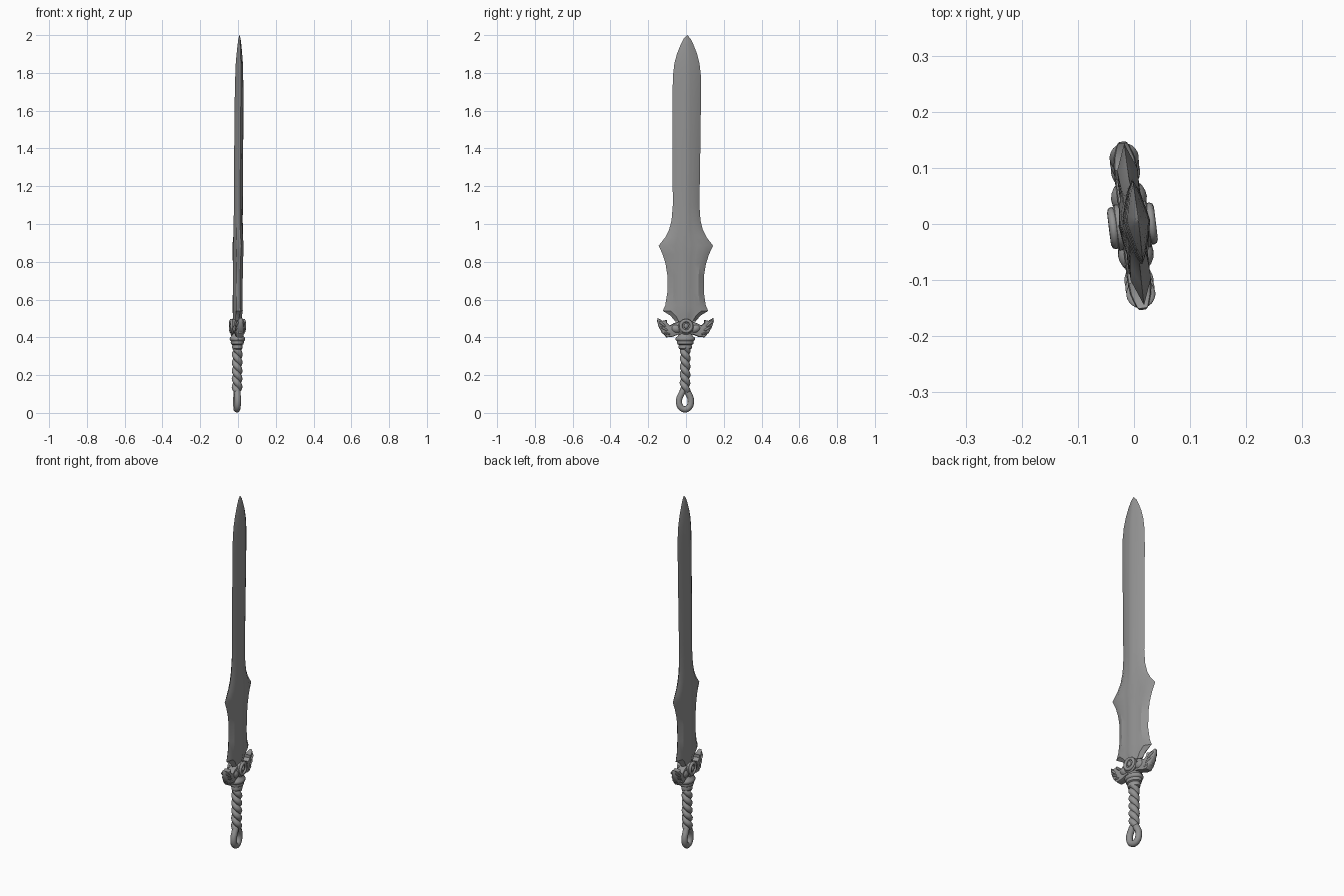
import bpy, bmesh
from math import sin, cos, pi, radians
from mathutils import Matrix, Vector

if "Cube" in bpy.data.objects:
    bpy.data.objects.remove(bpy.data.objects["Cube"])

# the sword is turned slightly about z and leans a little
LEAN = Matrix(((1, 0, .007, -.006), (0, 1, .006, -.006), (0, 0, 1, 0), (0, 0, 0, 1)))
POSE = LEAN @ Matrix.Rotation(radians(7), 4, 'Z')

steel = bpy.data.materials.new('dark_steel')
steel.diffuse_color = (.29, .29, .29, 1)
steel.use_nodes = True
steel.node_tree.nodes["Principled BSDF"].inputs["Base Color"].default_value = steel.diffuse_color


def finish(name, bm, angle=30):
    bmesh.ops.remove_doubles(bm, verts=bm.verts, dist=1e-5)
    bmesh.ops.recalc_face_normals(bm, faces=bm.faces)
    me = bpy.data.meshes.new(name)
    bm.to_mesh(me)
    bm.free()
    me.transform(POSE)
    me.materials.append(steel)
    me.polygons.foreach_set('use_smooth', [True] * len(me.polygons))
    me.set_sharp_from_angle(angle=radians(angle))
    ob = bpy.data.objects.new(name, me)
    bpy.context.collection.objects.link(ob)
    return ob


def loft(name, rings, angle=30):
    bm = bmesh.new()
    rows = [[bm.verts.new(p) for p in r] for r in rings]
    n = len(rows[0])
    for a, b in zip(rows, rows[1:]):
        for i in range(n):
            j = (i + 1) % n
            bm.faces.new((a[i], a[j], b[j], b[i]))
    bm.faces.new(rows[0])
    bm.faces.new(rows[-1])
    return finish(name, bm, angle)


def ellipsoid(name, loc, size, tilt=0):
    bm = bmesh.new()
    m = (Matrix.Translation(loc) @ Matrix.Rotation(tilt, 4, 'X')
         @ Matrix.Diagonal((*size, 1)))
    bmesh.ops.create_uvsphere(bm, u_segments=20, v_segments=12, radius=1, matrix=m)
    return finish(name, bm, 60)


# blade: z, half width, half thickness, amount of fuller groove
rows = [(.485, .055, .022, 1), (.515, .08, .024, 1), (.54, .121, .025, 1),
        (.57, .108, .025, 1), (.64, .097, .026, 1), (.73, .098, .026, 1),
        (.79, .108, .026, 1), (.84, .124, .026, 1), (.885, .145, .026, 1),
        (.93, .11, .025, .9), (.97, .09, .025, .7), (1.02, .077, .024, .5),
        (1.1, .071, .024, .15), (1.2, .072, .024, 0), (1.4, .074, .024, 0),
        (1.7, .076, .023, 0), (1.79, .074, .021, 0), (1.85, .067, .019, 0),
        (1.9, .054, .015, 0), (1.95, .034, .01, 0), (1.98, .019, .006, 0),
        (2, .001, .001, 0)]
plain = [(1, 0), (.72, .42), (.45, .66), (.22, .86), (0, 1)]
grooved = [(1, 0), (.68, .7), (.42, .66), (.2, .88), (0, 1)]
rings = []
for z, w, t, g in rows:
    q = [(w * (a[0] + (b[0] - a[0]) * g), t * (a[1] + (b[1] - a[1]) * g))
         for a, b in zip(plain, grooved)]
    half = q + [(-y, x) for y, x in q[-2::-1]]
    half += [(y, -x) for y, x in half[-2:0:-1]]
    rings.append([(x, y, z) for y, x in half])
loft('blade', rings, 30)

# guard wings: bevelled outline, thinner at the tips, with feather ridges
outline = [(0, .415), (.04, .415), (.07, .403), (.1, .4), (.125, .427), (.141, .455),
           (.151, .485), (.148, .502), (.122, .487), (.1, .492), (.1, .476),
           (.084, .462), (.06, .475), (.03, .485), (0, .485)]
for side, s in (('left', -1), ('right', 1)):
    bm = bmesh.new()
    face = bm.faces.new([bm.verts.new((-.021, s * y, z)) for y, z in outline])
    ext = bmesh.ops.extrude_face_region(bm, geom=[face])
    bmesh.ops.translate(bm, vec=(.042, 0, 0),
                        verts=[v for v in ext['geom'] if isinstance(v, bmesh.types.BMVert)])
    rim = [e for e in bm.edges if abs(e.verts[0].co.x - e.verts[1].co.x) < 1e-6]
    bmesh.ops.bevel(bm, geom=rim, offset=.007, segments=2, profile=.5, affect='EDGES')
    bmesh.ops.triangulate(bm, faces=[f for f in bm.faces if len(f.verts) > 4])
    for v in bm.verts:
        v.co.x *= 1 - .6 * max(0, (abs(v.co.y) - .1) / .05) ** 2
    finish('guard_wing_' + side, bm, 40)
    for k, (y, z, length, tilt) in enumerate([(.122, .468, .033, 50), (.112, .444, .034, 60),
                                              (.098, .42, .03, 75)]):
        ellipsoid(f'feather_{side}_{k}', (0, s * y, z), (.026, .009, length),
                  -s * radians(tilt))
    ellipsoid('guard_arm_' + side, (0, s * .05, .445), (.032, .035, .026), s * radians(20))

# central boss with a ring and stud on each face
R = 24
loft('guard_boss', [[(x, r * cos(2 * pi * i / R), .455 + r * sin(2 * pi * i / R))
                     for i in range(R)]
                    for x, r in [(-.034, .034), (-.028, .041), (.028, .041), (.034, .034)]])
for side, s in (('front', 1), ('back', -1)):
    bm = bmesh.new()
    ring = [[bm.verts.new((s * (.034 + .008 * sin(b)), (.029 + .009 * cos(b)) * cos(a),
                           .46 + (.029 + .009 * cos(b)) * sin(a)))
             for b in [2 * pi * j / 8 for j in range(8)]]
            for a in [2 * pi * i / R for i in range(R)]]
    for i in range(R):
        for j in range(8):
            bm.faces.new((ring[i - 1][j - 1], ring[i][j - 1], ring[i][j], ring[i - 1][j]))
    finish('boss_ring_' + side, bm, 60)
    ellipsoid('boss_stud_' + side, (s * .034, 0, .46), (.008, .012, .014))

# stepped oval collar under the guard
collar = [(.335, .026), (.34, .034), (.352, .036), (.36, .034), (.364, .042), (.374, .045),
          (.38, .044), (.384, .05), (.392, .053), (.4, .05), (.406, .04), (.43, .032)]
loft('collar', [[(.78 * r * cos(2 * pi * i / R), r * sin(2 * pi * i / R), z)
                 for i in range(R)] for z, r in collar], 40)

# grip and pommel: one rod twisted on itself and looped at the bottom
Z0, Z1, TURNS, N = .115, .35, 2.75, 72


def strand(phase):
    return [Vector((.0115 * cos(a), .0115 * sin(a), Z0 + (Z1 - Z0) * i / N))
            for i in range(N + 1)
            for a in [phase - 2 * pi * TURNS * i / N]]


loop = [(.019, .1), (.027, .086), (.032, .069), (.032, .052), (.027, .035), (.015, .022)]
bend = [Vector((0, y, z)) for y, z in loop]
bend += [Vector((0, 0, .0175))] + [Vector((0, -y, z)) for y, z in loop[::-1]]
path = strand(pi / 2)[::-1] + bend + strand(-pi / 2)
cu = bpy.data.curves.new('twisted_grip', 'CURVE')
cu.dimensions = '3D'
cu.bevel_depth = .017
cu.bevel_resolution = 3
cu.use_fill_caps = True
cu.materials.append(steel)
sp = cu.splines.new('NURBS')
sp.points.add(len(path) - 1)
for p, v in zip(sp.points, path):
    p.co = (*(POSE @ v), 1)
sp.order_u = 3
sp.use_endpoint_u = True
sp.resolution_u = 2
bpy.context.collection.objects.link(bpy.data.objects.new('twisted_grip', cu))
